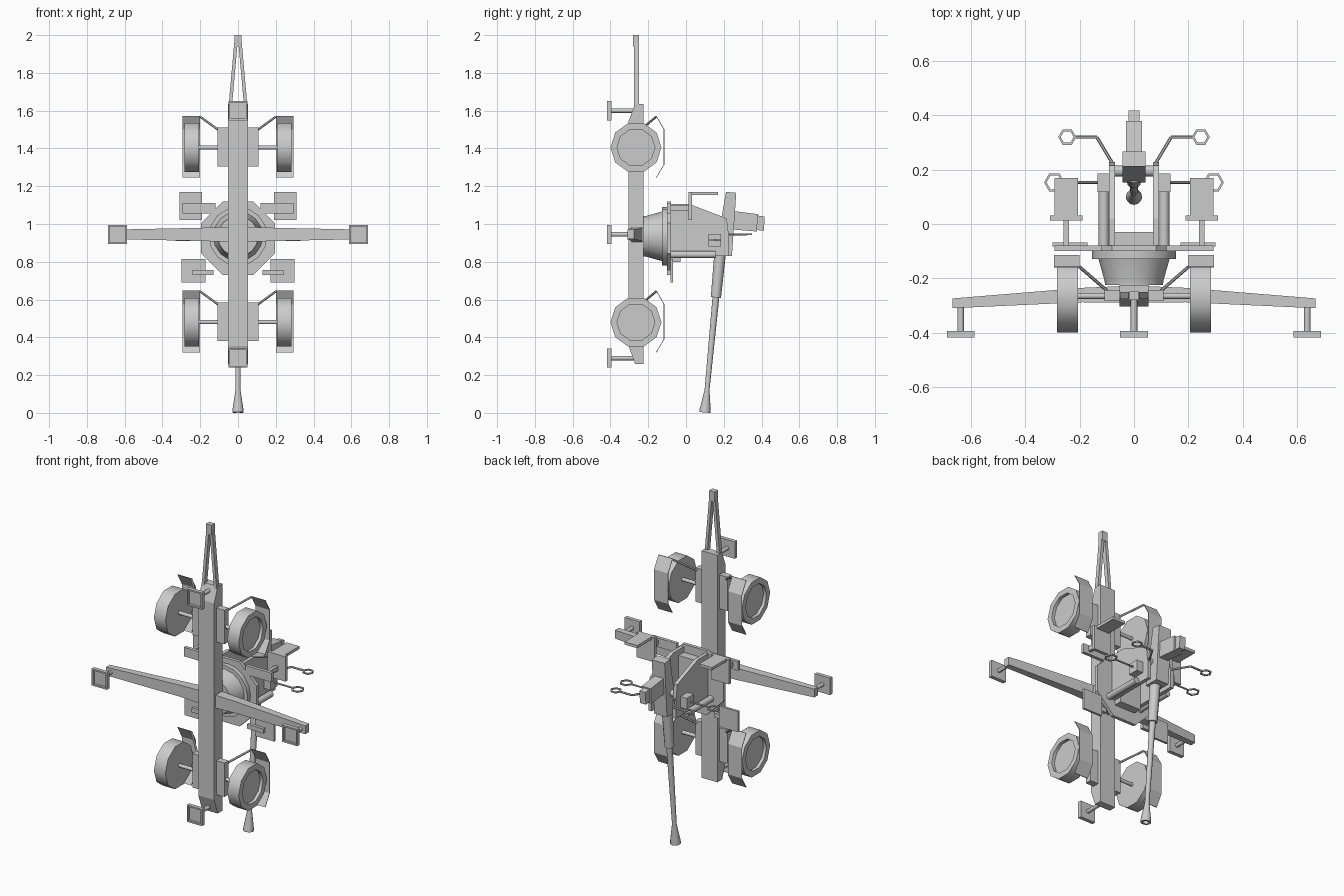
import bpy, bmesh, math
from mathutils import Vector, Matrix

if "Cube" in bpy.data.objects:
    bpy.data.objects.remove(bpy.data.objects["Cube"])

grey = bpy.data.materials.new("painted_grey")
grey.diffuse_color = (0.6, 0.6, 0.6, 1)
grey.use_nodes = True
grey.node_tree.nodes["Principled BSDF"].inputs["Base Color"].default_value = grey.diffuse_color


def finish(name, bm, smooth=False):
    bmesh.ops.recalc_face_normals(bm, faces=bm.faces)
    me = bpy.data.meshes.new(name)
    bm.to_mesh(me)
    bm.free()
    me.materials.append(grey)
    ob = bpy.data.objects.new(name, me)
    bpy.context.collection.objects.link(ob)
    if smooth:
        bpy.ops.object.select_all(action='DESELECT')
        ob.select_set(True)
        bpy.context.view_layer.objects.active = ob
        bpy.ops.object.shade_smooth_by_angle(angle=math.radians(50))
    return ob


def loft(name, rings, smooth=False, caps=True):
    """Skin a list of equal-length point rings."""
    bm = bmesh.new()
    vs = [[bm.verts.new(p) for p in r] for r in rings]
    n = len(rings[0])
    for a, b in zip(vs, vs[1:]):
        for i in range(n):
            j = (i + 1) % n
            bm.faces.new((a[i], a[j], b[j], b[i]))
    if caps:
        bm.faces.new(vs[0])
        bm.faces.new(vs[-1])
    return finish(name, bm, smooth)


def box(name, x, y, z):
    return loft(name, [[(a, y[0], z[0]), (a, y[1], z[0]), (a, y[1], z[1]), (a, y[0], z[1])]
                       for a in sorted(x)])


def prism(name, yz, x0, x1):
    return loft(name, [[(x, y, z) for y, z in yz] for x in (x0, x1)])


def turned(name, p, q, prof, n=12, phase=0.0, smooth=True):
    """Lathe (distance, radius) pairs along the line p-q; distance is a 0..1 fraction."""
    p, q = Vector(p), Vector(q)
    d = q - p
    u = Vector((0, 0, 1)) if abs(d.normalized().z) < 0.9 else Vector((1, 0, 0))
    a = d.cross(u).normalized()
    b = a.cross(d).normalized()
    ang = [phase + 2 * math.pi * i / n for i in range(n)]
    return loft(name, [[p + d * t + (a * math.cos(k) + b * math.sin(k)) * r for k in ang]
                       for t, r in prof], smooth)


def rod(name, p, q, r, n=8):
    return turned(name, p, q, [(0, r), (1, r)], n)


def foot(name, x, z, y_top):
    """Screw jack with a dished square pad."""
    rod(name + "_jack", (x, y_top, z), (x, -0.395, z), 0.012, 10)
    def sq(h, y):
        return [(x - h, y, z - h), (x + h, y, z - h), (x + h, y, z + h), (x - h, y, z + h)]
    loft(name + "_pad", [sq(0.051, -0.394), sq(0.051, -0.417), sq(0.042, -0.417), sq(0.042, -0.403)])


# chassis beam with chamfered ends
prism("main_beam", [(-0.304, 0.355), (-0.27, 0.26), (-0.225, 0.26),
                    (-0.225, 1.635), (-0.27, 1.635), (-0.304, 1.545)], -0.053, 0.053)
foot("lower_foot", 0, 0.29, -0.26)
foot("upper_foot", 0, 1.60, -0.26)

# tow bar
box("tow_eye", (-0.019, 0.019), (-0.28, -0.248), (1.94, 2.0))
for s in (-1, 1):
    loft("tow_leg", [[(s * (c + dx), y, z) for dx, y in
                      ((-.009, -.276), (.009, -.276), (.009, -.25), (-.009, -.25))]
                     for c, z in ((0.042, 1.61), (0.011, 1.96))])

# outriggers
for s in (-1, 1):
    loft("outrigger_arm", [[(s * x, y0, 0.945 - h), (s * x, y1, 0.945 - h),
                            (s * x, y1, 0.945 + h), (s * x, y0, 0.945 + h)]
                           for x, y0, y1, h in ((0.03, -0.29, -0.228, 0.04),
                                                (0.19, -0.288, -0.235, 0.035),
                                                (0.668, -0.31, -0.274, 0.025))])
    foot("outrigger_foot", s * 0.638, 0.945, -0.29)

# wheels, axles and mudguards
for zc in (0.48, 1.405):
    rod("axle", (-0.25, -0.265, zc), (0.25, -0.265, zc), 0.011, 10)
    for s in (-1, 1):
        turned("wheel", (s * 0.207, -0.265, zc), (s * 0.284, -0.265, zc),
               [(0, 0.135), (1, 0.135), (1, 0.1), (0.75, 0.1)], 10)
        box("axle_bracket", (s * 0.05, s * 0.108), (-0.283, -0.243), (zc - 0.1, zc + 0.105))
        path = [(-0.16, -0.16), (-0.118, -0.09), (-0.118, 0.095), (-0.16, 0.168)]
        strip = path + [(y + 0.004, z) for y, z in reversed(path)]
        prism("mudguard", [(y, zc + z) for y, z in strip], s * 0.2, s * 0.294)
        rod("mudguard_strut", (s * 0.2, -0.158, zc + 0.163), (s * 0.1, -0.245, zc + 0.09), 0.006, 6)

# turntable
C = 0.925
turned("pedestal", (0, -0.225, C + 0.01), (0, -0.125, C + 0.01),
       [(0, 0.107), (0.15, 0.108), (1, 0.132)], 16)
turned("turntable_flange", (0, -0.128, C + 0.01), (0, -0.1, C + 0.01), [(0, 0.155), (1, 0.155)], 16)
turned("platform", (0, -0.1, C), (0, -0.08, C), [(0, 0.211), (1, 0.211)], 8, math.pi / 8, False)
box("cradle_base", (-0.07, 0.07), (-0.085, -0.03), (0.80, 1.07))


def handwheel(name, x, y, z, r):
    """Six-sided ring lying across z."""
    rings = []
    for i in range(7):
        k = math.pi / 3 * i
        c, t = math.cos(k), math.sin(k)
        rings.append([(x + c * (r + dr), y + t * (r + dr), z + dz)
                      for dr, dz in ((0, -.004), (0, .004), (-.009, .004), (-.009, -.004))])
    loft(name, rings, caps=False)


for s in (-1, 1):
    # side cheeks, equilibrator tubes and gearboxes
    prism("cheek", [(-0.09, 1.105), (0.02, 1.105), (0.215, 1.03), (0.228, 0.93),
                    (0.228, 0.83), (-0.09, 0.83)], s * 0.07, s * 0.092)
    rod("equilibrator_tube", (s * 0.111, -0.09, 0.838), (s * 0.111, 0.155, 0.838), 0.019, 12)
    box("gearbox", (s * 0.09, s * 0.135), (0.118, 0.185), (0.88, 0.947))
    # training and elevating handwheels
    rod("lower_crank", (s * 0.13, 0.153, 0.915), (s * 0.262, 0.153, 0.915), 0.005, 6)
    handwheel("lower_handwheel", s * 0.293, 0.153, 0.915, 0.038)
    rod("upper_crank_arm", (s * 0.08, 0.225, 0.945), (s * 0.137, 0.32, 0.945), 0.006, 6)
    rod("upper_crank", (s * 0.136, 0.32, 0.945), (s * 0.215, 0.32, 0.945), 0.006, 6)
    handwheel("upper_handwheel", s * 0.246, 0.32, 0.945, 0.033)
    # crew seats
    box("seat_arm", (s * 0.12, s * 0.293), (-0.1, -0.08), (1.055, 1.11))
    box("seat_post", (s * 0.24, s * 0.26), (-0.085, 0.02), (1.072, 1.1))
    box("seat_pan", (s * 0.19, s * 0.31), (0.012, 0.032), (1.02, 1.17))
    box("seat_back", (s * 0.207, s * 0.293), (0.03, 0.17), (1.153, 1.17))
    # footrests
    box("footrest_arm", (s * 0.13, s * 0.24), (-0.1, -0.08), (0.73, 0.757))
    box("footrest", (s * 0.172, s * 0.3), (-0.082, -0.068), (0.69, 0.815))

# gun: receiver, trunnion, loader and barrel
loft("receiver", [[(x * 0.043, y, z) for x, y, z in
                   ((w, 0.152, 0.83), (w, 0.243, 0.83), (w, 0.266, 1.165), (w, 0.212, 1.17))]
                  for w in (-1, 1)])
rod("trunnion", (-0.08, 0.195, 0.96), (0.08, 0.195, 0.96), 0.02, 10)
prism("loader", [(0.24, 1.07), (0.38, 1.052), (0.375, 0.96), (0.235, 0.972)], -0.03, 0.03)
prism("loader_guide", [(0.375, 1.045), (0.417, 1.04), (0.412, 0.965), (0.372, 0.968)], -0.02, 0.02)
turned("barrel", (0, 0.182, 0.86), (0, 0.1, 0.002),
       [(0, 0.031), (0.29, 0.027), (0.29, 0.018), (0.86, 0.013), (0.98, 0.029),
        (1, 0.03), (1, 0.018), (0.93, 0.012)], 12)
